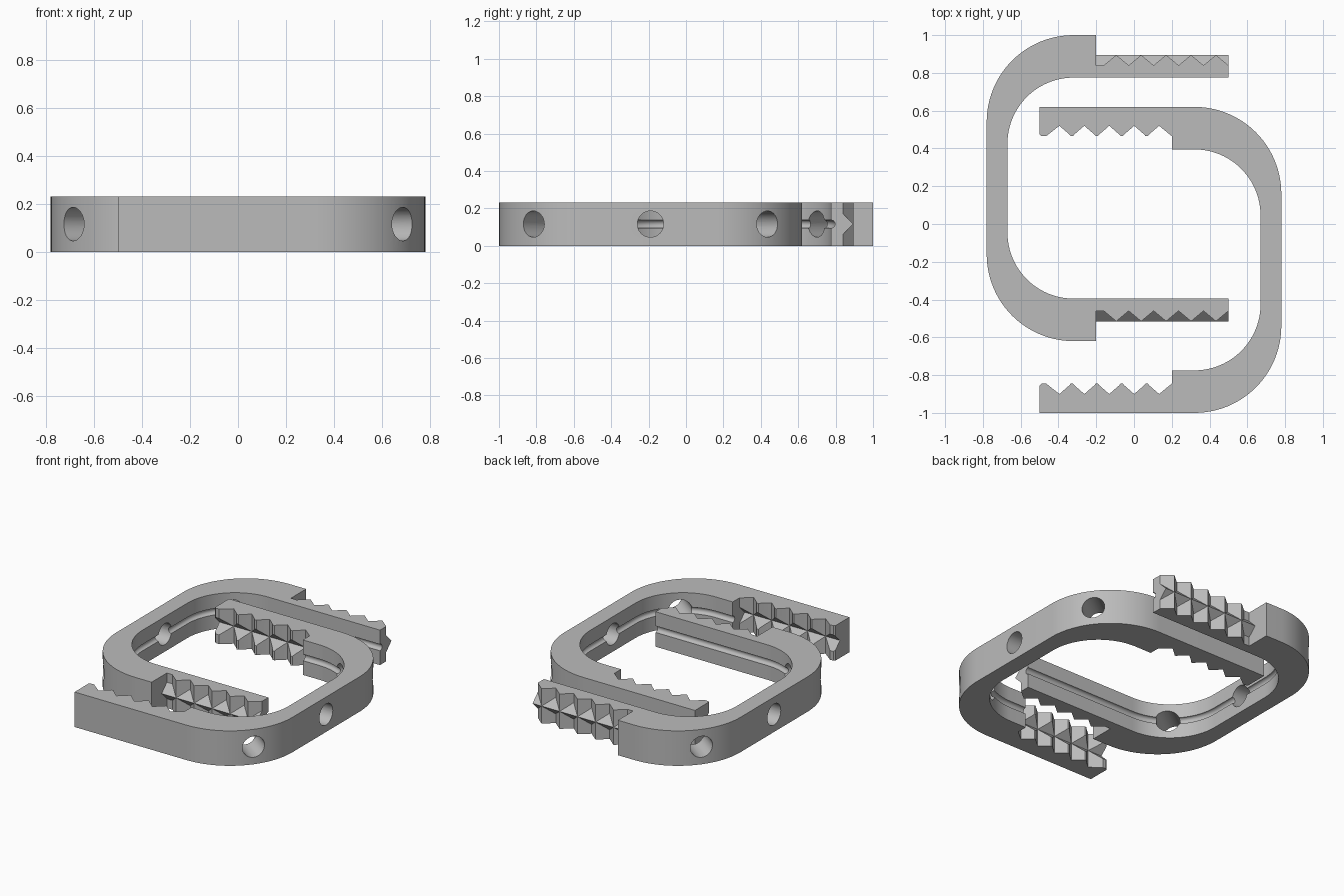
import bpy, bmesh, math
from mathutils import Matrix, Vector

if "Cube" in bpy.data.objects:
    bpy.data.objects.remove(bpy.data.objects["Cube"], do_unlink=True)

H = 0.232          # thickness of both clips
MID = H / 2
SHIFT = 0.19       # offset of each clip from the centre
OPEN_X, STEP_X, CORNER_X = 0.5, -0.2, -0.32
OUT_Y, IN_Y, LOW, HIGH = 0.81, 0.585, 0.65, 0.705

grey = bpy.data.materials.new("light_grey")
grey.use_nodes = True
grey.diffuse_color = (0.5, 0.5, 0.5, 1)
grey.node_tree.nodes["Principled BSDF"].inputs["Base Color"].default_value = (0.5, 0.5, 0.5, 1)


def make_object(name, bm):
    bmesh.ops.recalc_face_normals(bm, faces=bm.faces)
    mesh = bpy.data.meshes.new(name)
    bm.to_mesh(mesh)
    bm.free()
    mesh.materials.append(grey)
    obj = bpy.data.objects.new(name, mesh)
    bpy.context.collection.objects.link(obj)
    return obj


def helper(name, bm):
    obj = make_object(name, bm)
    obj.hide_render = True
    return obj


def prism(points, depth):
    """Extrude a closed outline along a vector."""
    bm = bmesh.new()
    face = bm.faces.new([bm.verts.new(p) for p in points])
    new = bmesh.ops.extrude_face_region(bm, geom=[face])["geom"]
    bmesh.ops.translate(bm, vec=depth, verts=[v for v in new if isinstance(v, bmesh.types.BMVert)])
    return bm


def corner(cy, radius, steps=24):
    """Quarter arc from the arm to the back of the clip."""
    angles = [math.pi / 2 * (1 + i / steps) for i in range(steps + 1)]
    return [(CORNER_X + radius * math.cos(a), cy + radius * math.sin(a)) for a in angles]


def mirrored(half):
    return half + [(x, -y) for x, y in reversed(half)]


inner = corner(0.235, 0.35)
outer = corner(0.35, 0.46)
pitch = 0.132


def clip_body(name, inner_end, outer_end):
    outline = mirrored(inner_end + inner) + mirrored(outer_end + outer)[::-1]
    return make_object(name, prism([(x, y, 0) for x, y in outline], (0, 0, H)))


# Toothed edge on the outside of the arms
teeth_out = [(OPEN_X, LOW)]
for i in range(5):
    x = OPEN_X - pitch * i
    teeth_out += [(x - pitch / 2, HIGH), (x - pitch, LOW)]
teeth_out += [(STEP_X, LOW), (STEP_X, OUT_Y)]

# Toothed edge on the inside of the arms, with blunted tips
tip = LOW + 0.005
teeth_in = [(OPEN_X, tip + 0.01), (OPEN_X - 0.01, tip), (0.465, tip), (0.395, HIGH + 0.005)]
for i in range(4):
    x = 0.395 - pitch * (i + 0.5)
    teeth_in += [(x + 0.013, tip + 0.009), (x + 0.006, tip), (x - 0.006, tip),
                 (x - 0.013, tip + 0.009), (x - pitch / 2, HIGH + 0.005)]
teeth_in += [(STEP_X, tip), (STEP_X, IN_Y)]

inside_clip = clip_body("left_clip", [(OPEN_X, IN_Y)], teeth_out)
outside_clip = clip_body("right_clip", teeth_in, [(OPEN_X, OUT_Y)])


# Round groove running along the inner wall
def sweep(path, radius, sides=14):
    bm = bmesh.new()
    rings = []
    for i, p in enumerate(path):
        t = (path[min(i + 1, len(path) - 1)] - path[max(i - 1, 0)]).normalized()
        side = Vector((-t.y, t.x, 0))
        rings.append([bm.verts.new(p + radius * (side * math.cos(a) + Vector((0, 0, math.sin(a)))))
                      for a in [math.tau * k / sides for k in range(sides)]])
    for a, b in zip(rings, rings[1:]):
        for k in range(sides):
            n = (k + 1) % sides
            bm.faces.new((a[k], a[n], b[n], b[k]))
    bm.faces.new(rings[0])
    bm.faces.new(rings[-1])
    return bm


path = [Vector((x, y, MID)) for x, y in mirrored([(OPEN_X + 0.1, IN_Y)] + inner)]
cutters = [helper("groove_cutter", sweep(path, 0.022))]


# Round holes through the back and the two corners
def hole(cy, degrees, start, end):
    d = Vector((math.cos(math.radians(degrees)), math.sin(math.radians(degrees)), 0))
    bm = bmesh.new()
    place = (Matrix.Translation(Vector((CORNER_X, cy, MID)) + d * (start + end) / 2)
             @ d.to_track_quat('Z', 'Y').to_matrix().to_4x4())
    bmesh.ops.create_cone(bm, cap_ends=True, segments=32, radius1=0.07, radius2=0.07,
                          depth=end - start, matrix=place)
    return helper("hole_cutter", bm)


cutters += [hole(0, 180, 0.2, 0.6), hole(0.35, 143, 0.12, 0.6), hole(-0.35, 217, 0.12, 0.6)]


# Wedge rails: ridges on one clip, matching grooves in the other
def wedge(name, sign, x0, x1, apex):
    base = LOW - 0.005
    half = apex - base
    pts = [(x0, sign * base, MID - half), (x0, sign * apex, MID), (x0, sign * base, MID + half)]
    return helper(name, prism(pts, (x1 - x0, 0, 0)))


ridges = [wedge("ridge", s, STEP_X - 0.05, OPEN_X, HIGH) for s in (1, -1)]
slots = [wedge("slot_cutter", s, STEP_X, OPEN_X + 0.1, HIGH + 0.005) for s in (1, -1)]


def combine(obj, tools, operation):
    bpy.context.view_layer.objects.active = obj
    for tool in tools:
        mod = obj.modifiers.new("cut", 'BOOLEAN')
        mod.operation, mod.solver, mod.object = operation, 'EXACT', tool
        bpy.ops.object.modifier_apply(modifier=mod.name)


combine(inside_clip, ridges, 'UNION')
combine(outside_clip, slots, 'DIFFERENCE')
for clip in (inside_clip, outside_clip):
    combine(clip, cutters, 'DIFFERENCE')
for tool in cutters + ridges + slots:
    bpy.data.objects.remove(tool, do_unlink=True)

# Set the two clips face to face and shade them
inside_clip.location.y = SHIFT
outside_clip.location.y = -SHIFT
outside_clip.rotation_euler.z = math.pi
for clip in (inside_clip, outside_clip):
    bpy.ops.object.select_all(action='DESELECT')
    clip.select_set(True)
    bpy.context.view_layer.objects.active = clip
    bpy.ops.object.shade_smooth_by_angle(angle=math.radians(30))
